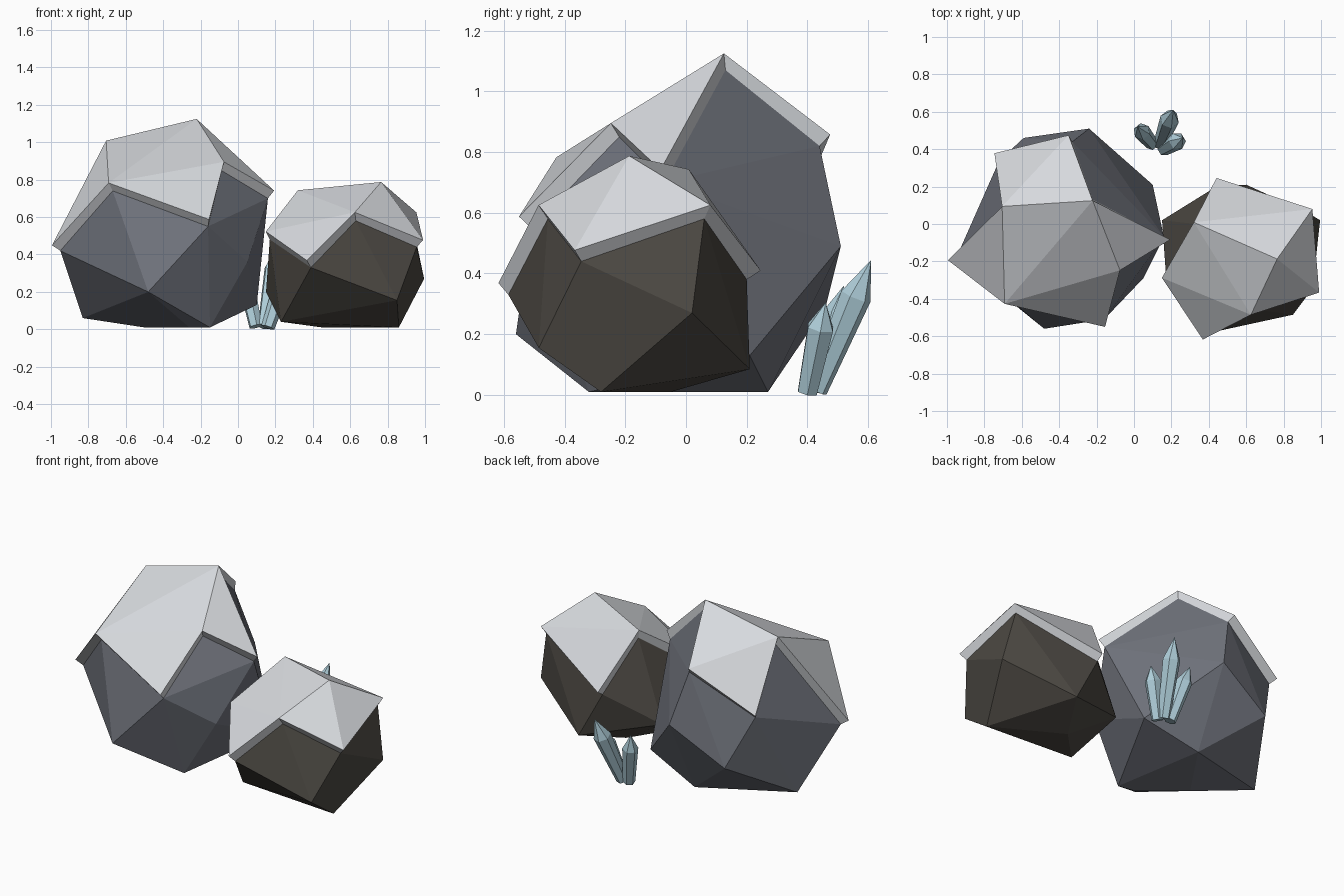
import bpy, bmesh
from mathutils import Vector, Matrix
from math import tau, cos, sin

cube = bpy.data.objects.get("Cube")
if cube:
    bpy.data.objects.remove(cube)


def material(name, rgb):
    m = bpy.data.materials.new(name)
    m.use_nodes = True
    m.diffuse_color = (*rgb, 1)
    m.node_tree.nodes["Principled BSDF"].inputs["Base Color"].default_value = (*rgb, 1)
    return m


def finish(bm, name, mat):
    mesh = bpy.data.meshes.new(name)
    bm.to_mesh(mesh)
    bm.free()
    mesh.materials.append(mat)
    ob = bpy.data.objects.new(name, mesh)
    bpy.context.collection.objects.link(ob)
    return ob


def hull(points):
    bm = bmesh.new()
    for p in points:
        bm.verts.new(p)
    bmesh.ops.convex_hull(bm, input=bm.verts[:])
    loose = [v for v in bm.verts if not v.link_faces]
    bmesh.ops.delete(bm, geom=loose, context='VERTS')
    bmesh.ops.recalc_face_normals(bm, faces=bm.faces[:])
    bm.normal_update()
    return bm


def boulder(name, points, rock_mat, cap_mat):
    """Faceted rock plus a thick slab over its upward faces."""
    finish(hull(points), name, rock_mat)
    bm = hull(points)
    steep = [f for f in bm.faces if f.normal.z < 0.5]
    bmesh.ops.delete(bm, geom=steep, context='FACES')
    cap = finish(bm, name + "_cap", cap_mat)
    slab = cap.modifiers.new("thickness", 'SOLIDIFY')
    slab.thickness = 0.055
    slab.offset = 1


def crystal(name, base, tip, r_base, r_shoulder, mat, sides=6):
    """Hexagonal shard that flares to a shoulder, then ends in a point."""
    base, tip = Vector(base), Vector(tip)
    axis = tip - base
    turn = axis.to_track_quat('Z', 'Y').to_matrix()
    bm = bmesh.new()
    rings = []
    for t, r in ((0, r_base), (0.72, r_shoulder)):
        rings.append([bm.verts.new(base + axis * t + turn @ Vector(
            (r * cos(tau * i / sides), r * sin(tau * i / sides), 0))) for i in range(sides)])
    apex = bm.verts.new(tip)
    low, high = rings
    bm.faces.new(low[::-1])
    for i in range(sides):
        j = (i + 1) % sides
        bm.faces.new((low[i], low[j], high[j], high[i]))
        bm.faces.new((high[i], high[j], apex))
    finish(bm, name, mat)


slate = material("slate_grey", (0.16, 0.17, 0.2))
brown = material("dark_brown_stone", (0.073, 0.066, 0.056))
pale = material("pale_cap", (0.68, 0.7, 0.73))
ice = material("ice_blue", (0.43, 0.62, 0.7))

# Large grey boulder: crown, girdle, base
boulder("large_boulder", [
    (-.68, .09, .96), (-.22, .13, 1.07), (-.09, -.22, .85), (-.67, -.40, .74),
    (-.33, .44, .82), (-.72, .34, .6), (.16, -.07, .70), (-.16, -.51, .55),
    (-.95, -.18, .42), (-.48, -.56, .20), (.05, -.29, .36), (.10, .21, .13),
    (-.24, .51, .49), (-.59, .46, .29),
    (-.15, -.32, .01), (-.26, -.3, .01), (-.5, -.1, .01), (-.83, .08, .06),
    (-.25, .27, .01)], slate, pale)

# Small brown boulder
boulder("small_boulder", [
    (.33, 0, .69), (.75, -.18, .735), (.63, -.455, .58), (.93, .06, .58),
    (.955, -.345, .44), (.17, -.26, .48), (.39, -.585, .33), (.44, .2, .38),
    (.995, .02, .27), (.85, -.485, .155), (.15, .02, .2), (.6, .21, .085),
    (.86, -.28, .01), (.45, -.05, .01), (.23, -.28, .04)], brown, pale)

# Crystal cluster
crystal("tall_crystal", (.14, .43, .015), (.21, .61, .445), .036, .052, ice)
crystal("side_crystal", (.16, .40, .01), (.26, .46, .305), .036, .048, ice)
crystal("back_crystal", (.095, .43, .015), (.02, .52, .36), .036, .046, ice)
